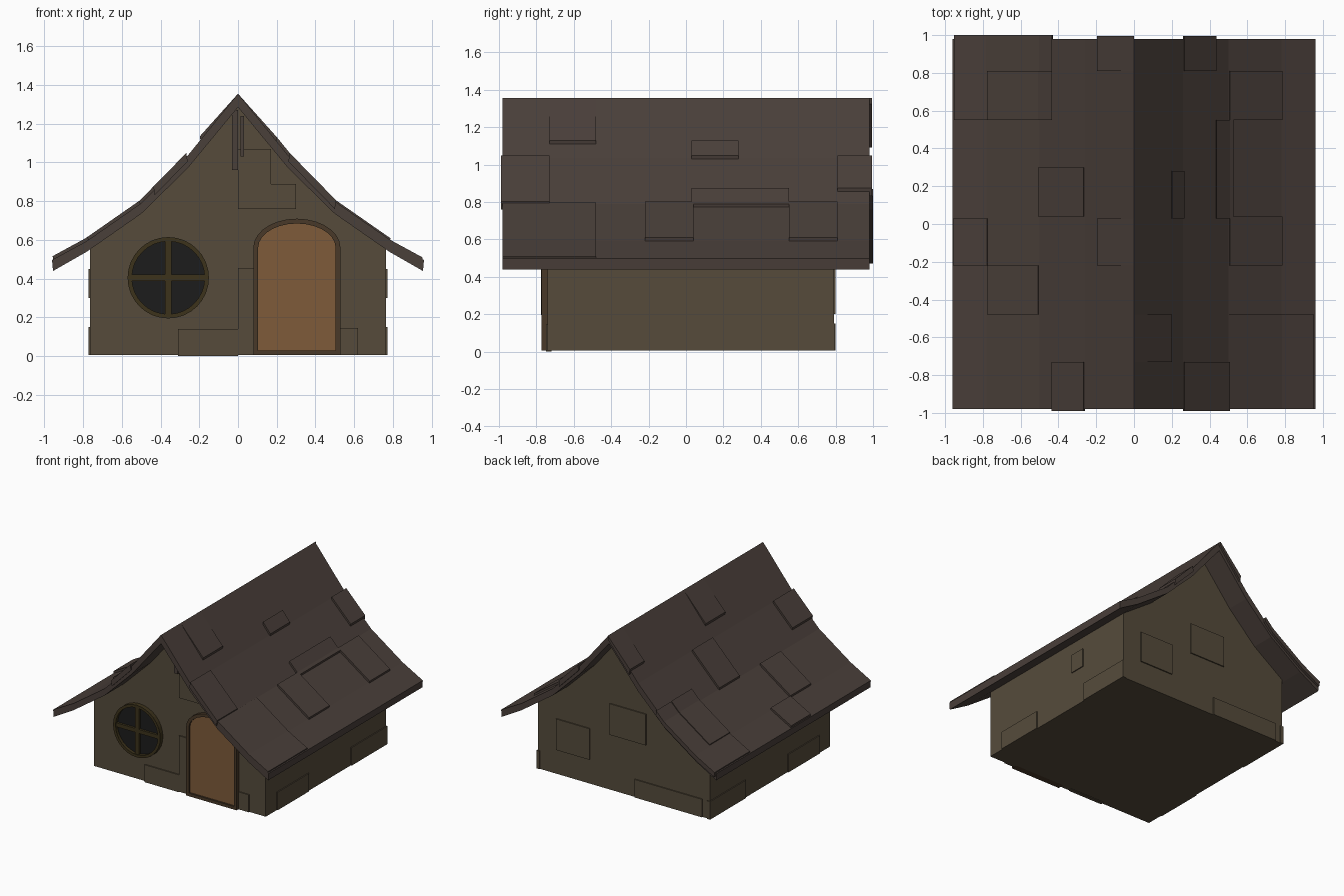
import bpy, bmesh, math

if "Cube" in bpy.data.objects:
    bpy.data.objects.remove(bpy.data.objects["Cube"])


def material(name, rgb):
    m = bpy.data.materials.new(name)
    m.diffuse_color = (*rgb, 1)
    m.use_nodes = True
    m.node_tree.nodes["Principled BSDF"].inputs["Base Color"].default_value = m.diffuse_color
    return m


WALL = material("wall_plaster", (0.092, 0.071, 0.044))
ROOF = material("roof_shingle", (0.068, 0.050, 0.042))
DOOR = material("door_wood", (0.21, 0.105, 0.042))
TRIM = material("door_trim", (0.065, 0.04, 0.021))
FRAME = material("window_wood", (0.045, 0.032, 0.011))
GLASS = material("dark_glass", (0.012, 0.012, 0.012))


def finish(name, bm, mat):
    bmesh.ops.recalc_face_normals(bm, faces=bm.faces[:])
    me = bpy.data.meshes.new(name)
    bm.to_mesh(me)
    bm.free()
    ob = bpy.data.objects.new(name, me)
    bpy.context.collection.objects.link(ob)
    me.materials.append(mat)
    return ob


def prism(name, outline, y0, y1, mat):
    """Extrude an x-z outline along y."""
    bm = bmesh.new()
    a, b = [[bm.verts.new((x, y, z)) for x, z in outline] for y in (y0, y1)]
    bm.faces.new(a)
    bm.faces.new(b[::-1])
    n = len(a)
    for i in range(n):
        j = (i + 1) % n
        bm.faces.new((a[i], b[i], b[j], a[j]))
    return finish(name, bm, mat)


def box(name, x0, x1, y0, y1, z0, z1, mat):
    return prism(name, [(x0, z0), (x1, z0), (x1, z1), (x0, z1)], y0, y1, mat)


def ring(name, outer, inner, y0, y1, mat):
    """Frame between two matching x-z outlines."""
    bm = bmesh.new()
    loops = [[bm.verts.new((x, y, z)) for x, z in o]
             for o, y in ((outer, y0), (inner, y0), (inner, y1), (outer, y1))]
    n = len(outer)
    for k in range(4):
        p, q = loops[k], loops[(k + 1) % 4]
        for i in range(n):
            j = (i + 1) % n
            bm.faces.new((p[i], p[j], q[j], q[i]))
    return finish(name, bm, mat)


# Flared roof curve, from ridge to eave
TOP = [(0, 1.355), (0.26, 1.035), (0.5, 0.79), (0.78, 0.595), (0.96, 0.497)]
LOW = [(0, 1.285), (0.26, 0.97), (0.5, 0.735), (0.78, 0.54), (0.955, 0.44)]


def height(curve, x):
    for (xa, za), (xb, zb) in zip(curve, curve[1:]):
        if x <= xb:
            return za + (zb - za) * (x - xa) / (xb - xa)
    return curve[-1][1]


def mirrored(curve):
    return [(-x, z) for x, z in curve[:0:-1]] + curve


prism("roof", mirrored(TOP) + mirrored(LOW)[::-1], -0.98, 0.98, ROOF)


# Raised shingles: side, inner x, outer x, y range
def shingle(side, x0, x1, y0, y1, lift=0.014):
    xs = [x0] + [x for x, _ in TOP if x0 < x < x1] + [x1]
    up = [(side * (x + lift * 0.5 * (x > 0)), height(TOP, x) + lift * (x > 0)) for x in xs]
    down = [(side * x, height(TOP, x) - 0.03) for x in xs]
    prism("shingle", up + down[::-1], y0, y1, ROOF)


for s in [(-1, 0.43, 0.77, 0.55, 0.81), (-1, 0.26, 0.5, 0.04, 0.30),
          (-1, 0, 0.19, -0.22, 0.03), (-1, 0.5, 0.77, -0.48, -0.22),
          (-1, 0, 0.19, 0.81, 0.995), (-1, 0.26, 0.43, -0.99, -0.73),
          (-1, 0.43, 0.95, 0.55, 1.0, 0.008), (-1, 0.77, 0.95, -0.22, 0.03),
          (1, 0.5, 0.78, 0.55, 0.81), (1, 0.5, 0.78, -0.22, 0.04),
          (1, 0, 0.195, -0.73, -0.48), (1, 0.26, 0.43, 0.81, 0.995),
          (1, 0.43, 0.52, 0.03, 0.55), (1, 0.195, 0.26, 0.03, 0.28),
          (1, 0.26, 0.5, -0.99, -0.73), (1, 0.5, 0.95, -0.98, -0.48, 0.007)]:
    shingle(*s)

# Walls with gables that meet the roof underside
F, B, W = -0.74, 0.79, 0.765
gable = [(x, z + 0.01) for x, z in LOW if x < W] + [(W, height(LOW, W) + 0.01)]
prism("walls", mirrored(gable) + [(W, 0.005), (-W, 0.005)], F, B, WALL)

# Slightly raised wall slabs
for x0, x1, z0, z1 in [(-0.31, 0, 0.0, 0.14), (0, 0.1, 0.005, 0.455),
                       (0.0, 0.3, 0.76, 0.89), (0.0, 0.17, 0.89, 1.07),
                       (0.53, 0.62, 0.005, 0.145)]:
    box("front_wall_slab", x0, x1, F - 0.009, F + 0.02, z0, z1, WALL)
for x0, x1, z0, z1 in [(-0.2, 0.12, 0.45, 0.7), (-0.7, -0.1, 0.005, 0.15),
                       (0.3, 0.6, 0.2, 0.45)]:
    box("back_wall_slab", x0, x1, B - 0.02, B + 0.009, z0, z1, WALL)
for side in (-1, 1):
    for y0, y1, z0, z1 in [(0.2, 0.33, 0.3, 0.45), (0.34, 0.797, 0.005, 0.15),
                           (-0.6, -0.2, 0.005, 0.15)]:
        a, b = sorted((side * (W - 0.02), side * (W + 0.008)))
        box("side_wall_slab", a, b, y0, y1, z0, z1, WALL)

# Post under the front ridge
box("ridge_post", -0.03, 0.0, F - 0.03, F + 0.02, 0.96, 1.27, ROOF)
box("ridge_post_side", 0.012, 0.03, F - 0.02, F + 0.02, 1.03, 1.24, ROOF)


# Arched door and its trim
def arch(inset, n=14):
    cx, hw, spring, rise, base = 0.304, 0.225, 0.56, 0.15, 0.005
    pts = [(cx + hw - inset, base + inset)]
    for i in range(n + 1):
        t = math.pi * i / n
        pts.append((cx + (hw - inset) * math.cos(t), spring + (rise - inset) * math.sin(t)))
    return pts + [(cx - hw + inset, base + inset)]


prism("door", arch(0.015), -0.758, F + 0.02, DOOR)
ring("door_trim", arch(0), arch(0.025), -0.772, F + 0.02, TRIM)


# Round window with crossed bars
def circle(r, n=32):
    return [(-0.36 + r * math.cos(2 * math.pi * i / n),
             0.405 + r * math.sin(2 * math.pi * i / n)) for i in range(n)]


prism("window_glass", circle(0.2), -0.75, F + 0.02, GLASS)
ring("window_frame", circle(0.21), circle(0.188), -0.775, F + 0.02, FRAME)
box("window_bar_upright", -0.376, -0.344, -0.77, F, 0.21, 0.60, FRAME)
box("window_bar_level", -0.555, -0.165, -0.768, F, 0.389, 0.421, FRAME)
